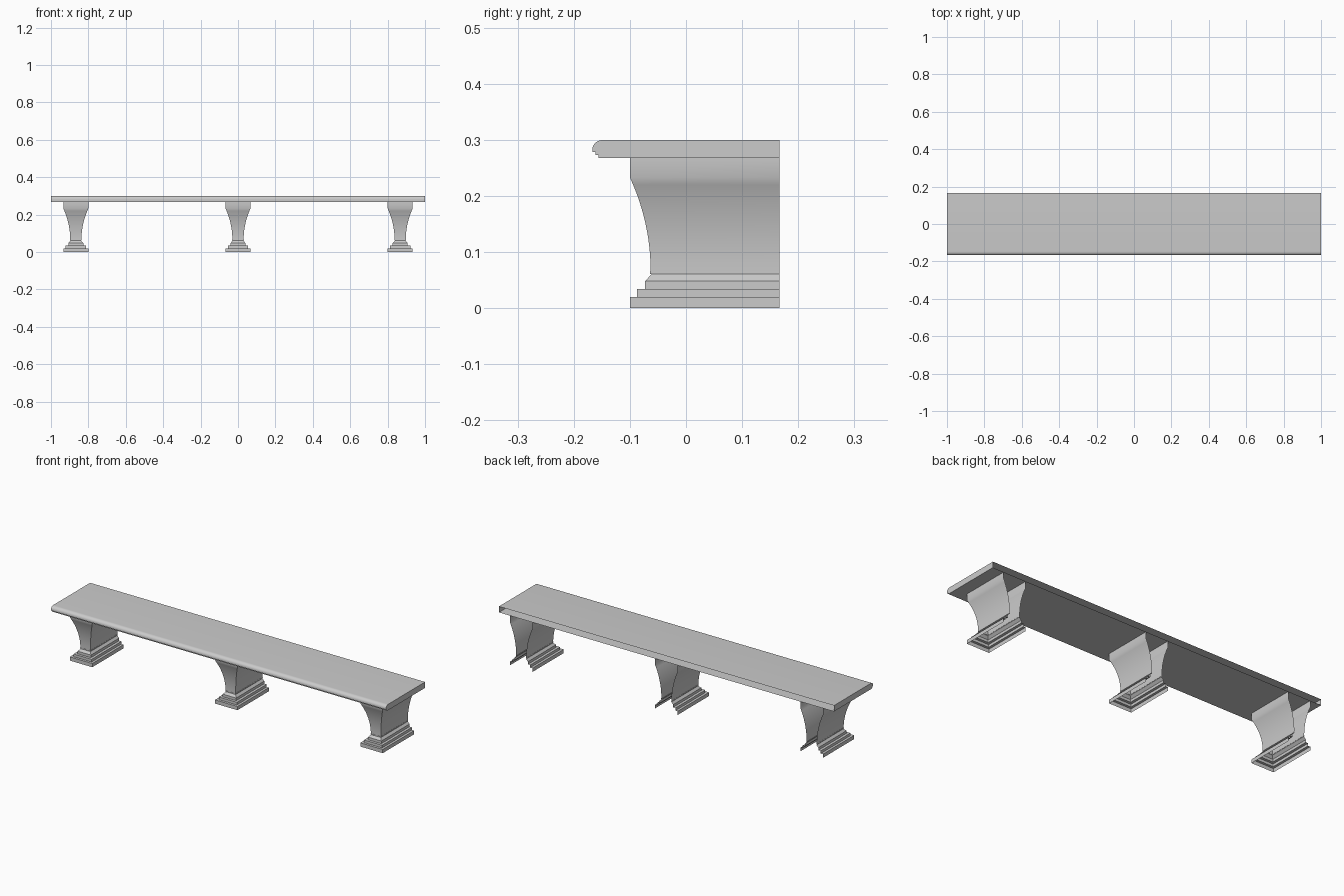
import bpy
import math

if "Cube" in bpy.data.objects:
    bpy.data.objects.remove(bpy.data.objects["Cube"])

BACK = 0.167


def make_object(name, verts, faces):
    mesh = bpy.data.meshes.new(name)
    mesh.from_pydata(verts, [], faces)
    mesh.update()
    obj = bpy.data.objects.new(name, mesh)
    bpy.context.collection.objects.link(obj)
    bpy.ops.object.select_all(action='DESELECT')
    obj.select_set(True)
    bpy.context.view_layer.objects.active = obj
    bpy.ops.object.shade_smooth_by_angle(angle=math.radians(25))
    return obj


# Shelf slab: moulded front profile (y, z) swept along x, open at the back
N = 8
bullnose = []
for i in range(N + 1):
    a = math.radians(90 * i / N)
    bullnose.append((-0.147 - 0.020 * math.sin(a), 0.283 + 0.017 * math.cos(a)))
profile = [(BACK, 0.3)] + bullnose + [
    (-0.167, 0.278), (-0.161, 0.278), (-0.161, 0.273),
    (-0.156, 0.273), (-0.156, 0.268), (BACK, 0.268)]
n = len(profile)
verts = [(x, y, z) for x in (-1, 1) for y, z in profile]
faces = [(i, i + 1, n + i + 1, n + i) for i in range(n - 1)]
faces += [tuple(reversed(range(n))), tuple(range(n, 2 * n))]
make_object("shelf_slab", verts, faces)

# Pillar profile (half width, z): stepped foot, concave shaft, square cap
pillar = [(0.067, 0.0), (0.067, 0.020), (0.054, 0.020), (0.054, 0.034),
          (0.040, 0.034), (0.040, 0.048), (0.028, 0.061), (0.031, 0.061),
          (0.031, 0.066)]
R = 0.41
ARC = math.asin((0.233 - 0.066) / R)
for i in range(13):
    a = ARC * i / 12
    pillar.append((0.030 + (0.067 - 0.030) * (1 - math.cos(a)) / (1 - math.cos(ARC)),
                   0.066 + R * math.sin(a)))
pillar.append((0.067, 0.268))


# Three-sided shell, open at the back, top and bottom
def make_pillar(name, cx):
    verts, faces = [], []
    for w, z in pillar:
        front = -0.033 - w
        verts += [(cx - w, BACK, z), (cx - w, front, z),
                  (cx + w, front, z), (cx + w, BACK, z)]
    for k in range(len(pillar) - 1):
        for s in range(3):
            b = 4 * k + s
            faces.append((b, b + 1, b + 5, b + 4))
    make_object(name, verts, faces)


for name, cx in (("left_pillar", -0.867), ("middle_pillar", 0.0), ("right_pillar", 0.867)):
    make_pillar(name, cx)
